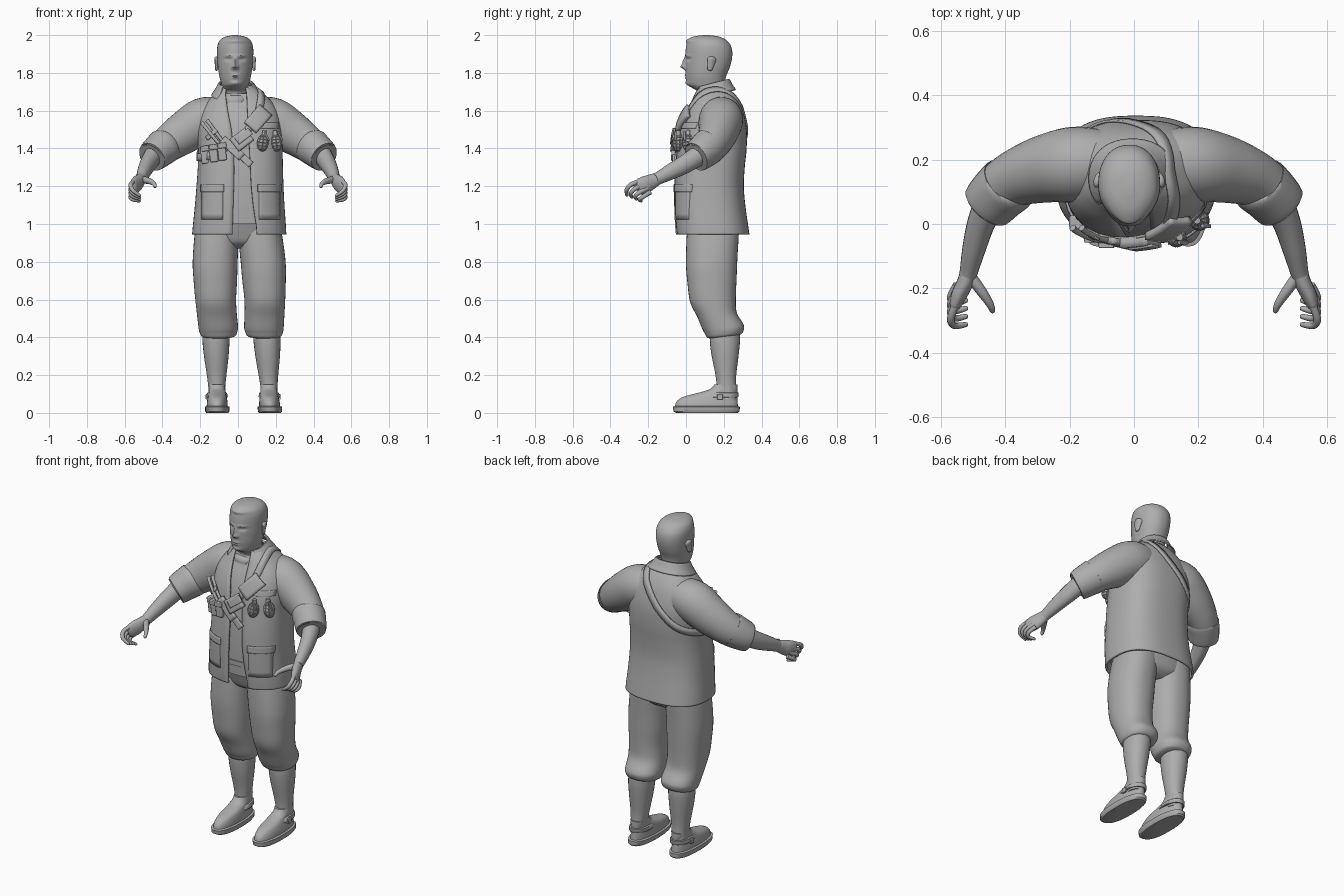
import bpy, bmesh, math
from mathutils import Vector, Matrix
from mathutils.bvhtree import BVHTree

grey = bpy.data.materials.new("plain_grey")
grey.diffuse_color = (0.42, 0.42, 0.42, 1)


def make(name, verts, faces, solid=0.0):
    me = bpy.data.meshes.new(name)
    me.from_pydata(verts, [], faces)
    bm = bmesh.new()
    bm.from_mesh(me)
    bmesh.ops.recalc_face_normals(bm, faces=bm.faces)
    bm.to_mesh(me)
    bm.free()
    ob = bpy.data.objects.new(name, me)
    bpy.context.collection.objects.link(ob)
    me.materials.append(grey)
    if solid:
        m = ob.modifiers.new("thickness", 'SOLIDIFY')
        m.thickness, m.offset = solid, 0
    return ob


def smooth_rows(rows, steps, loop=False):
    """Catmull-Rom samples through tuples of numbers."""
    k, out = len(rows), []
    get = (lambda i: rows[i % k]) if loop else (lambda i: rows[max(0, min(k - 1, i))])
    for i in range(k if loop else k - 1):
        a, b, c, d = (get(i + j) for j in (-1, 0, 1, 2))
        for s in range(steps):
            t = s / steps
            out.append(tuple(q + 0.5 * t * (r - p + t * (2*p - 5*q + 4*r - w + t * (3*(q - r) + w - p)))
                             for p, q, r, w in zip(a, b, c, d)))
    return out if loop else out + [rows[-1]]


def skin(rings, closed=True):
    """Faces between rings, with caps when closed."""
    n = len(rings[0])
    verts = [v for r in rings for v in r]
    faces = [(i*n + j, i*n + (j+1) % n, (i+1)*n + (j+1) % n, (i+1)*n + j)
             for i in range(len(rings) - 1) for j in range(n if closed else n - 1)]
    if closed:
        faces += [tuple(range(n)), tuple(range(len(verts) - n, len(verts)))]
    return verts, faces


def loft(rows, n=32, steps=4, p=2.4, tilt=0, egg=0, bumps=()):
    """Rows: z, x0, x1, y0, y1 and optionally the x limits of a front opening."""
    rings, gap = [], len(rows[0]) == 7
    for row in smooth_rows(rows, steps):
        z, x0, x1, y0, y1 = row[:5]
        cx, hx, cy, hy = (x0+x1)/2, (x1-x0)/2, (y0+y1)/2, (y1-y0)/2
        a0, a1 = 0, 2*math.pi
        if gap:
            ang = [math.acos(math.copysign(abs((o-cx)/hx)**(p/2), o-cx)) for o in row[5:]]
            a0, a1 = -ang[1], 2*math.pi - ang[0]
        ring = []
        for j in range(n):
            a = a0 + (a1-a0)*j/(n-1 if gap else n)
            c, s = math.cos(a), math.sin(a)
            ux, uy = math.copysign(abs(c)**(2/p), c), math.copysign(abs(s)**(2/p), s)
            x = cx + hx*ux*(1 - egg*max(0, -uy)**2)
            y = cy + hy*uy
            if s < 0:
                y -= sum(h*math.exp(-((x-cx-bx)/sx)**2 - ((z-bz)/sz)**2) for bx, bz, sx, sz, h in bumps)
            ring.append((x, y, z + tilt*(y-cy)))
        rings.append(ring)
    return skin(rings, not gap)


def tube(pts, n=16, steps=4, tip=False, mirror=1):
    """Points: x, y, z, half width, half height."""
    rows = smooth_rows(pts, steps)
    if tip:
        d = (Vector(rows[-1][:3]) - Vector(rows[-2][:3])).normalized()
        e, r, q = Vector(rows[-1][:3]), rows[-1][3], rows[-1][4]
        rows += [(*(e + d*r*f), r*g, q*g) for f, g in ((.5, .85), (.85, .5), (1, .15))]
    rings = []
    for i, (x, y, z, ra, rb) in enumerate(rows):
        t = Vector(rows[min(i+1, len(rows)-1)][:3]) - Vector(rows[max(i-1, 0)][:3])
        side = t.cross(Vector((0, 0, 1))).normalized()
        up = side.cross(t).normalized()
        ring = []
        for j in range(n):
            a = 2*math.pi*j/n
            v = Vector((x, y, z)) + side*ra*math.cos(a) + up*rb*math.sin(a)
            ring.append((v.x*mirror, v.y, v.z))
        rings.append(ring)
    return skin(rings)


def box(name, loc, size, tilt=0, bevel=0.006):
    ob = make(name, *skin([[(x*size[0]/2, y*size[1]/2, z*size[2]/2)
                            for x, y in ((-1, -1), (1, -1), (1, 1), (-1, 1))] for z in (-1, 1)]))
    ob.matrix_world = Matrix.Translation(loc) @ Matrix.Rotation(tilt, 4, 'Y')
    b = ob.modifiers.new("bevel", 'BEVEL')
    b.width, b.segments = bevel, 2
    return ob


# jacket, open along the front, over a shirt
jacket = [(.945, -.237, .25, -.048, .33, -.03, .10), (1.0, -.232, .247, -.053, .322, -.028, .095),
          (1.1, -.222, .24, -.057, .308, -.025, .08), (1.2, -.214, .235, -.057, .30, -.022, .07),
          (1.3, -.207, .232, -.052, .305, -.02, .065), (1.4, -.205, .23, -.042, .315, -.025, .06),
          (1.5, -.21, .23, -.027, .315, -.035, .055), (1.58, -.195, .215, 0, .30, -.05, .05),
          (1.64, -.16, .18, .03, .278, -.06, .048), (1.69, -.115, .125, .052, .245, -.065, .045),
          (1.72, -.09, .085, .068, .215, -.06, .04)]
make("jacket", *loft(jacket, 64, 4, 2.6), solid=.012)
body = loft([r[:5] for r in jacket], 64, 4, 2.6)
make("shirt", *loft([(z, a+.02, b-.02, c+.016, d-.02) for z, a, b, c, d, *_ in jacket[1:-1]], 48, 4, 2.6))
make("collar", *loft([(1.735, -.095, .075, .055, .222, -.075, .05), (1.742, -.10, .08, .05, .228, -.08, .055),
                      (1.71, -.118, .103, .038, .243, -.092, .07), (1.68, -.138, .128, .022, .262, -.11, .09)],
                     32, 3, 2.2, .25), solid=.008)
make("shirt_neckband", *loft([(1.655, -.088, .058, .04, .215), (1.675, -.09, .06, .042, .215),
                              (1.69, -.084, .054, .055, .21)], 32, 3, 2.2, .15))

# head with modelled face, ears
F = [(0, 1.832, .013, .013, .024), (0, 1.858, .009, .02, .014), (0, 1.788, .022, .005, .008),
     (0, 1.773, .02, .005, .007), (0, 1.745, .026, .012, .008), (0, 1.972, .045, .012, .008)]
for s in (-1, 1):
    F += [(s*.036, 1.872, .017, .009, -.012), (s*.034, 1.89, .024, .007, .005),
          (s*.014, 1.828, .006, .007, .008), (s*.036, 1.872, .009, .004, .006)]
make("head", *loft([(1.60, -.09, .06, .07, .21), (1.66, -.088, .058, .068, .208), (1.70, -.086, .056, .062, .205),
                    (1.722, -.085, .055, .03, .205), (1.74, -.088, .058, .008, .205), (1.78, -.098, .068, .0, .212),
                    (1.83, -.106, .076, -.003, .232), (1.88, -.11, .08, -.004, .244), (1.92, -.111, .081, -.002, .244),
                    (1.95, -.107, .077, .003, .234), (1.975, -.094, .064, .012, .212),
                    (1.992, -.066, .036, .04, .175), (2.0, -.025, -.005, .09, .125)],
                   96, 8, 2.2, 0, .22, F))
for s in (-1, 1):
    rows = [(-.037, -.003, .003, -.004, .004), (-.03, -.007, .007, -.014, .012), (0, -.009, .009, -.02, .02),
            (.025, -.013, .013, -.023, .026), (.036, -.01, .01, -.014, .016), (.039, -.003, .003, -.005, .005)]
    ear = make("ear", *loft(rows, 16, 3, 2))
    ear.location = (-.015 + s*.098, .132, 1.848)
    ear.rotation_euler = (-.15, 0, s*.3)

# arms and hands
sleeve = [(-.08, .19, 1.57, .10, .10), (-.18, .185, 1.55, .117, .12), (-.28, .17, 1.487, .105, .113),
          (-.37, .14, 1.425, .088, .097), (-.43, .095, 1.38, .08, .085)]
cuff = [(-.385, .128, 1.417, .084, .09), (-.39, .122, 1.412, .093, .097), (-.42, .095, 1.387, .09, .092),
        (-.45, .062, 1.36, .085, .084), (-.456, .055, 1.355, .078, .077), (-.45, .062, 1.36, .058, .06)]
forearm = [(-.44, .085, 1.375, .05, .055), (-.475, 0, 1.32, .043, .05), (-.497, -.08, 1.277, .036, .042),
           (-.513, -.15, 1.24, .028, .033), (-.52, -.165, 1.233, .027, .034)]
palm = [(-.512, -.145, 1.242, .026, .031), (-.523, -.18, 1.225, .026, .04), (-.54, -.215, 1.208, .025, .046),
        (-.552, -.245, 1.197, .02, .044)]
thumb = [(-.505, -.165, 1.235, .018, .02), (-.472, -.21, 1.228, .016, .017), (-.447, -.248, 1.215, .012, .012),
         (-.439, -.268, 1.2, .009, .01)]
surface = [body]
for m, w in ((1, "right"), (-1, "left")):
    surface.append(tube(sleeve, 32, 5, False, m))
    make(w + "_sleeve", *surface[-1])
    make(w + "_rolled_cuff", *tube(cuff, 28, 3, False, m))
    make(w + "_forearm", *tube(forearm, 20, 4, False, m))
    make(w + "_palm", *tube(palm, 20, 4, True, m))
    make(w + "_thumb", *tube(thumb, 12, 4, True, m))
    for i in range(4):
        f = [(-.55, -.243 + .018*i, 1.228 - .02*i, .012, .013), (-.568, -.292 + .022*i, 1.208 - .021*i, .012, .012),
             (-.557, -.315 + .023*i, 1.178 - .016*i, .011, .011), (-.522, -.312 + .025*i, 1.152 - .01*i, .008, .008)]
        make(w + "_finger", *tube(f, 12, 4, True, m))

# trousers, lower legs and shoes; the stance widens slightly to one side
trouser = [(1.0, -.215, 0, .01, .28), (.94, -.23, .003, .003, .28), (.8, -.24, -.002, 0, .272),
           (.7, -.235, -.005, .008, .268), (.6, -.226, -.01, .022, .264), (.52, -.217, -.006, .06, .268),
           (.46, -.21, 0, .085, .302), (.435, -.206, -.002, .098, .308), (.41, -.196, -.012, .112, .297),
           (.402, -.18, -.035, .135, .278)]
calf = [(.43, -.187, -.045, .128, .285), (.38, -.188, -.045, .126, .286), (.3, -.18, -.05, .136, .278),
        (.2, -.165, -.061, .156, .266), (.13, -.157, -.068, .162, .266), (.07, -.157, -.066, .155, .268)]
upper = [(.03, -.166, -.054, -.06, .275), (.06, -.164, -.056, -.05, .273), (.085, -.159, -.06, -.015, .271),
         (.105, -.155, -.064, .06, .272), (.125, -.155, -.067, .125, .273), (.15, -.155, -.068, .15, .273)]
sole = [(0, -.168, -.052, -.052, .275), (.008, -.174, -.046, -.066, .284), (.032, -.175, -.045, -.07, .285),
        (.036, -.166, -.054, -.06, .276)]
strap_band = [(.082, -.165, -.056, .1, .276), (.085, -.167, -.054, .1, .278), (.105, -.163, -.058, .12, .279),
              (.108, -.158, -.062, .125, .276)]


def other(rows):
    return [(r[0], -r[2] + .06*(1-r[0]), -r[1] + .06*(1-r[0]), *r[3:]) for r in rows]


for flip, w in ((list, "right"), (other, "left")):
    make(w + "_trouser_leg", *loft(flip(trouser), 40, 4, 2.3, .12))
    make(w + "_lower_leg", *loft(flip(calf), 28, 4, 2.1))
    make(w + "_shoe", *loft(flip(upper), 40, 4, 2.2))
    make(w + "_shoe_sole", *loft(flip(sole), 40, 1, 2.4))
    make(w + "_shoe_strap", *loft(flip(strap_band), 32, 1, 2.2))
    bx = flip([(.09, -.17, -.16, 0, 0)])[0]
    box(w + "_shoe_buckle", ((bx[1] + bx[2])/2, .18, .085), (.012, .03, .03), 0, .003)
make("trouser_seat", *loft([(.87, -.1, .11, .08, .22), (.9, -.17, .18, .03, .265), (.95, -.222, .232, .008, .28),
                            (1.05, -.205, .215, -.025, .285), (1.1, -.2, .21, -.03, .28)], 48, 3, 2.4))
make("waist_belt", *loft([(1.06, -.21, .225, -.046, .28), (1.09, -.21, .225, -.047, .28)], 48, 1, 2.6))

# sling running over one shoulder and under the other arm
allv, allf = [], []
for v, f in surface:
    allf += [tuple(i + len(allv) for i in q) for q in f]
    allv += v
shell, trunk = BVHTree.FromPolygons(allv, allf), BVHTree.FromPolygons(*body)
loop = [(-.19, -.03, 1.36), (-.08, -.06, 1.40), (.02, -.06, 1.47), (.10, -.04, 1.57), (.13, .05, 1.68),
        (.12, .17, 1.73), (.07, .29, 1.65), (-.03, .34, 1.53), (-.14, .32, 1.43), (-.23, .15, 1.36)]
path, ribbon = [Vector(q) for q in smooth_rows(loop, 7, True)], []
for i, q in enumerate(path):
    hit = shell.find_nearest(q)[0]
    out = (q - hit).normalized()
    across = (path[(i+1) % len(path)] - path[i-1]).cross(out).normalized()*.02
    ribbon.append([tuple(hit + out*.01 + across*s) for s in (-1, 1)])
make("sling", *skin(ribbon + ribbon[:1], False), solid=.008)


def front(x, z):
    """Depth of the chest at a place on the front."""
    hit = trunk.ray_cast(Vector((x, -1, z)), Vector((0, 1, 0)))[0]
    return hit.y if hit else 0


def patch(name, cx, cz, w, h, tilt=0, off=.008, thick=.01):
    """Cloth piece that follows the chest."""
    rows = []
    for j in range(7):
        row = []
        for i in range(9):
            u, v = w*(i/8 - .5), h*(j/6 - .5)
            x, z = cx + u*math.cos(tilt) - v*math.sin(tilt), cz + u*math.sin(tilt) + v*math.cos(tilt)
            row.append((x, front(x, z) - off, z))
        rows.append(row)
    return make(name, *skin(rows, False), solid=thick)


# pockets
for cx in (-.135, .165):
    patch("lower_pocket", cx, 1.11, .11, .17, 0, .006, .008)
    patch("lower_pocket_flap", cx, 1.19, .12, .04, 0, .01, .01)
patch("chest_pocket_flap", .165, 1.52, .10, .03, 0, .007, .01)

# pouches, tool roll and sheath on the sling
for i, x in enumerate((-.175, -.13, -.085)):
    y = front(x, 1.37) - .012
    box("ammo_pouch", (x, y, 1.365 + .008*i), (.043, .04, .09), -.12)
    box("ammo_pouch_flap", (x, y - .004, 1.40 + .008*i), (.047, .045, .03), -.12, .004)
patch("sling_plate", .105, 1.555, .12, .085, .85, .022, .024)
patch("sling_pouch", .02, 1.445, .10, .08, .65, .025, .03)
patch("sling_pouch_flap", .03, 1.465, .09, .04, .65, .042, .008)
patch("sheath", -.03, 1.40, .14, .045, -.75, .022, .02)
patch("sheath_tip", .04, 1.34, .08, .035, -.75, .018, .014)
for k in (0, 1):
    rod = [(-.19 + .028*k, -.012, 1.535 + .012*k, .011, .011), (-.175 + .028*k, -.025, 1.515 + .012*k, .009, .009),
           (-.13 + .024*k, -.045, 1.46 + .01*k, .009, .009), (-.08 + .02*k, -.055, 1.40 + .01*k, .009, .009)]
    make("tool_handle", *tube(rod, 10, 3, True))
patch("tool_loop", -.14, 1.475, .07, .02, .75, .034, .008)

# grenades with raised segments
for x, lean in ((.132, .15), (.203, -.12)):
    bm = bmesh.new()
    bmesh.ops.create_uvsphere(bm, u_segments=10, v_segments=8, radius=1)
    bmesh.ops.scale(bm, vec=(.03, .03, .044), verts=bm.verts)
    bmesh.ops.inset_individual(bm, faces=bm.faces[:], thickness=.0022, depth=.003)
    cap = Matrix.Translation((0, 0, .052))
    bmesh.ops.create_cone(bm, cap_ends=True, segments=10, radius1=.014, radius2=.011, depth=.028, matrix=cap)
    me = bpy.data.meshes.new("grenade")
    bm.to_mesh(me)
    bm.free()
    me.materials.append(grey)
    ob = bpy.data.objects.new("grenade", me)
    bpy.context.collection.objects.link(ob)
    ob.location = (x, front(x, 1.43) - .018, 1.43)
    ob.rotation_euler = (0, lean, 0)
    box("grenade_lever", (x + .02, front(x, 1.43) - .035, 1.465), (.01, .012, .055), -.5, .003)

bpy.ops.object.select_all(action='SELECT')
bpy.context.view_layer.objects.active = bpy.data.objects["jacket"]
bpy.ops.object.shade_smooth_by_angle(angle=math.radians(40))
